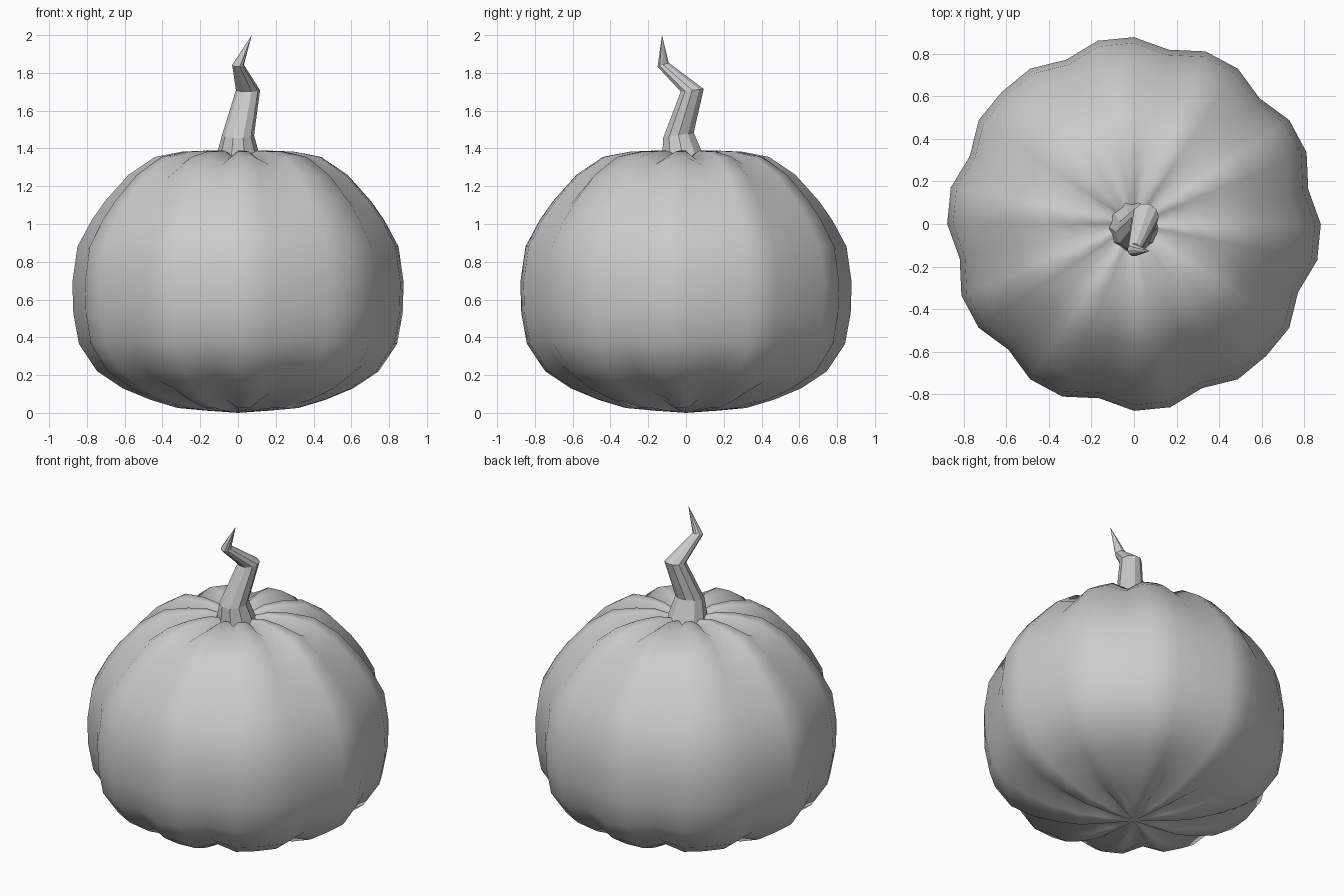
import bpy, bmesh, math
from mathutils import Vector

if "Cube" in bpy.data.objects:
    bpy.data.objects.remove(bpy.data.objects["Cube"])


def make_object(name, bm, smooth):
    bmesh.ops.recalc_face_normals(bm, faces=bm.faces)
    for f in bm.faces:
        f.smooth = smooth
    mesh = bpy.data.meshes.new(name)
    bm.to_mesh(mesh)
    bm.free()
    obj = bpy.data.objects.new(name, mesh)
    bpy.context.collection.objects.link(obj)
    return obj


def bridge(bm, rings, bottom=None, top=None):
    n = len(rings[0])
    for a, b in zip(rings, rings[1:]):
        for i in range(n):
            j = (i + 1) % n
            bm.faces.new((a[i], a[j], b[j], b[i]))
    for pole, ring in ((bottom, rings[0]), (top, rings[-1])):
        if pole:
            for i in range(n):
                bm.faces.new((ring[i], ring[(i + 1) % n], pole))


# Pumpkin body: revolved profile, pulled inward along ten grooves
profile = [(0.17, 0.012), (0.32, 0.026), (0.466, 0.07), (0.61, 0.13),
           (0.745, 0.22), (0.842, 0.365), (0.872, 0.53), (0.877, 0.69),
           (0.85, 0.88), (0.775, 1.02), (0.705, 1.12), (0.58, 1.26),
           (0.44, 1.355), (0.297, 1.383), (0.18, 1.388), (0.09, 1.365)]
segments = 32
grooves = {1, 4, 7, 10, 14, 17, 20, 23, 26, 30}
full = [(0, 0)] + profile + [(0, 1.33)]

bm = bmesh.new()
rings = []
for k, (r, z) in enumerate(profile, 1):
    (r0, z0), (r1, z1) = full[k - 1], full[k + 1]
    normal = Vector((z1 - z0, r0 - r1)).normalized()
    depth = 0.043 * min(1, r / 0.2)
    ring = []
    for i in range(segments):
        a = math.tau * i / segments
        d = depth if i in grooves else 0
        rr, zz = r - normal.x * d, z - normal.y * d
        ring.append(bm.verts.new((rr * math.cos(a), rr * math.sin(a), zz)))
    rings.append(ring)
bridge(bm, rings, bm.verts.new((0, 0, 0)), bm.verts.new((0, 0, 1.33)))
make_object("pumpkin_body", bm, True)

# Crooked stem: faceted, tapering to a point
stem = [(0, -0.01, 1.33, 0.123), (0, -0.04, 1.47, 0.085),
        (0.053, 0.033, 1.708, 0.064), (0, -0.121, 1.843, 0.031)]
sides = 10
bm = bmesh.new()
rings = []
for k, (x, y, z, r) in enumerate(stem):
    tilt = (0, 0.17, 0.12, 0.35)[k]
    ring = []
    for i in range(sides):
        a = math.tau * i / sides
        dy = r * math.sin(a)
        ring.append(bm.verts.new((x + r * math.cos(a), y + dy, z + tilt * dy)))
    rings.append(ring)
bridge(bm, rings, bm.verts.new((0, -0.01, 1.33)), bm.verts.new((0.073, -0.127, 2.0)))
make_object("stem", bm, False)
